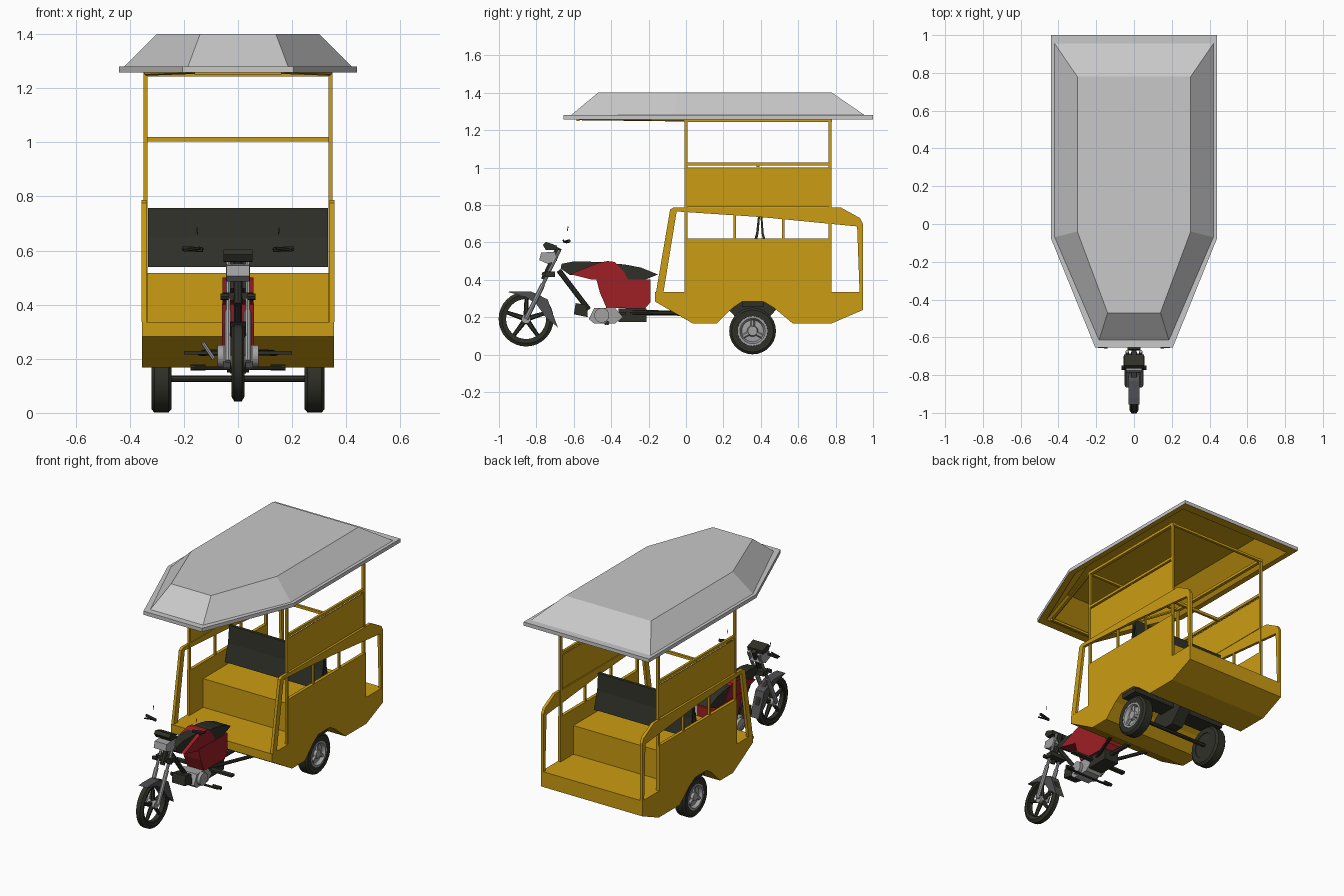
import bpy, bmesh, math
from mathutils import Vector

if "Cube" in bpy.data.objects:
    bpy.data.objects.remove(bpy.data.objects["Cube"])


def mat(name, r, g, b):
    m = bpy.data.materials.new(name)
    m.diffuse_color = (r, g, b, 1)
    m.use_nodes = True
    m.node_tree.nodes["Principled BSDF"].inputs["Base Color"].default_value = m.diffuse_color
    return m


YELLOW = mat("yellow_paint", 0.60, 0.335, 0.006)
ROOF = mat("roof_grey", 0.58, 0.58, 0.58)
DARK = mat("dark_rubber", 0.03, 0.03, 0.022)
RED = mat("red_paint", 0.34, 0.014, 0.018)
SILVER = mat("silver_metal", 0.36, 0.36, 0.37)
GREY = mat("fender_grey", 0.08, 0.08, 0.085)


def finish(name, bm, mats, smooth=False):
    bmesh.ops.recalc_face_normals(bm, faces=bm.faces)
    me = bpy.data.meshes.new(name)
    bm.to_mesh(me)
    bm.free()
    for m in mats if isinstance(mats, (list, tuple)) else [mats]:
        me.materials.append(m)
    ob = bpy.data.objects.new(name, me)
    bpy.context.collection.objects.link(ob)
    if smooth:
        bpy.context.view_layer.objects.active = ob
        ob.select_set(True)
        bpy.ops.object.shade_smooth_by_angle(angle=math.radians(35))
        ob.select_set(False)
    return ob


def prism(name, pts, x0, x1, m):
    """Side profile (y, z) extruded from x0 to x1."""
    bm = bmesh.new()
    a = [bm.verts.new((x0, y, z)) for y, z in pts]
    b = [bm.verts.new((x1, y, z)) for y, z in pts]
    bm.faces.new(a)
    bm.faces.new(b)
    for i in range(len(pts)):
        j = (i + 1) % len(pts)
        bm.faces.new((a[i], a[j], b[j], b[i]))
    return finish(name, bm, m)


def box(name, x0, x1, y0, y1, z0, z1, m):
    return prism(name, [(y0, z0), (y1, z0), (y1, z1), (y0, z1)], x0, x1, m)


def pair(fn, name, pts, x0, x1, m):
    for s, side in ((1, "right"), (-1, "left")):
        fn(f"{side}_{name}", pts, s * x0, s * x1, m)


def tube(name, p, q, r, m, n=8, r2=None):
    p, q = Vector(p), Vector(q)
    bm = bmesh.new()
    bmesh.ops.create_cone(bm, cap_ends=True, segments=n, radius1=r, radius2=r2 or r, depth=(q - p).length)
    rot = (q - p).to_track_quat('Z', 'Y').to_matrix().to_4x4()
    if n == 4:
        bmesh.ops.rotate(bm, verts=bm.verts, matrix=Vector((0, 0, 1)).rotation_difference(Vector((0, 0, 1))).to_matrix())
    bm.transform(rot)
    bmesh.ops.translate(bm, verts=bm.verts, vec=(p + q) / 2)
    return finish(name, bm, m, n > 4)


def lathe(name, prof, cx, cy, cz, m, n=28, closed=False, s=1):
    """Profile (x, radius) spun round a sideways axle."""
    bm = bmesh.new()
    rings = [[bm.verts.new((cx + s * x, cy + r * math.cos(2 * math.pi * i / n), cz + r * math.sin(2 * math.pi * i / n)))
              for i in range(n)] for x, r in prof]
    for k in range(len(rings) if closed else len(rings) - 1):
        a, b = rings[k], rings[(k + 1) % len(rings)]
        for i in range(n):
            j = (i + 1) % n
            bm.faces.new((a[i], a[j], b[j], b[i]))
    if not closed:
        bm.faces.new(rings[0])
        bm.faces.new(rings[-1])
    return finish(name, bm, m, True)


# Roof: hollow shell, grey outside and yellow underneath
def loop(w, yr, ym, wf, yf, z):
    return [(w, yr, z), (w, ym, z), (wf, yf, z), (-wf, yf, z), (-w, ym, z), (-w, yr, z)]


bm = bmesh.new()
loops = [loop(.30, .78, -.04, .14, -.47, 1.40), loop(.42, .955, -.07, .185, -.615, 1.28),
         loop(.44, 1.0, -.075, .205, -.655, 1.28), loop(.44, 1.0, -.075, .205, -.655, 1.257),
         loop(.405, .94, -.065, .18, -.60, 1.257), loop(.295, .77, -.04, .135, -.46, 1.385)]
rows = [[bm.verts.new(p) for p in l] for l in loops]
bm.faces.new(rows[0])
for k in range(5):
    for i in range(6):
        j = (i + 1) % 6
        f = bm.faces.new((rows[k][i], rows[k][j], rows[k + 1][j], rows[k + 1][i]))
        f.material_index = 1 if k >= 3 else 0
bm.faces.new(rows[5]).material_index = 1
finish("roof", bm, [ROOF, YELLOW])

# Cabin tub with wheel arch and both floors
prism("cabin_tub", [(-.165, .283), (.035, .167), (.165, .167), (.25, .25), (.30, .283), (.415, .283), (.47, .25),
                    (.57, .167), (.78, .167), (.945, .238), (.945, .335), (-.165, .335)], -.355, .355, YELLOW)
prism("axle_housing", [(.19, .282), (.52, .282), (.40, .15), (.31, .15)], -.04, .04, DARK)
box("arch_liner", -.34, .34, .30, .415, .255, .284, DARK)

# Sides, shoulder frames, upper panels, rails
def side_box(n, p, x0, x1, m):
    box(n, min(x0, x1), max(x0, x1), *p, m)


pair(side_box, "side_panel", (-.005, .775, .335, .62), .335, .355, YELLOW)
pair(side_box, "upper_panel", (.0, .77, .79, 1.0), .340, .347, YELLOW)
pair(side_box, "upper_rail", (-.005, .775, 1.01, 1.027), .335, .35, YELLOW)
pair(side_box, "roof_rail", (-.01, .78, 1.243, 1.26), .33, .35, YELLOW)
pair(prism, "shoulder_frame", [(-.16, .335), (-.085, .775), (-.065, .787), (.83, .785), (.93, .73), (.945, .70),
                              (.945, .335), (.928, .335), (.915, .685), (.4, .735), (-.05, .765), (-.12, .335)],
     .338, .356, YELLOW)
for y in (.0, .77):
    pair(side_box, "roof_post", (y - .008, y + .008, .335, 1.26), .335, .35, YELLOW)
    box("roof_cross_rail", -.345, .345, y - .008, y + .008, 1.243, 1.258, YELLOW)
for y in (.26, .52):
    pair(side_box, "window_slat", (y - .006, y + .006, .61, .77), .338, .35, YELLOW)
box("middle_cross_bar", -.345, .345, .377, .393, 1.003, 1.02, YELLOW)
for s in (-1, 1):
    tube("front_roof_rail", (s * .34, 0, 1.255), (s * .15, -.58, 1.262), .009, YELLOW, 6)
box("front_roof_bar", -.16, .16, -.585, -.57, 1.25, 1.265, YELLOW)

# Back-to-back bench with dark backrests
box("bench", -.336, .336, .13, .65, .33, .517, YELLOW)
prism("front_backrest", [(.345, .54), (.375, .65), (.387, .757), (.397, .757), (.388, .65), (.365, .54)], -.333, .333, DARK)
prism("rear_backrest", [(.445, .54), (.415, .65), (.407, .757), (.397, .757), (.404, .65), (.425, .54)], -.333, .333, DARK)

# Rear wheels
for s in (-1, 1):
    lathe("rear_tyre", [(-.037, .08), (-.037, .112), (-.026, .125), (.026, .125), (.037, .112), (.037, .08), (.015, .07), (-.015, .07)],
          s * .283, .356, .126, DARK, closed=True, s=s)
    lathe("rear_rim", [(.0, .08), (.036, .08), (.036, .068), (.016, .058), (.018, .03), (.034, .025), (.034, .012)],
          s * .283, .356, .126, SILVER, s=s)
    lathe("rear_wheel_back", [(-.034, .082), (-.005, .082)], s * .283, .356, .126, DARK, s=s)
    for k in range(3):
        a = math.pi / 2 + k * 2 * math.pi / 3
        tube("rear_spoke", (s * .304, .356, .126), (s * .304, .356 + .06 * math.cos(a), .126 + .06 * math.sin(a)), .012, SILVER, 6)
tube("rear_axle", (-.27, .356, .126), (.27, .356, .126), .012, DARK)

# Front wheel
FY, FZ = -.855, .19
lathe("front_tyre", [(-.02, .115), (-.024, .13), (-.014, .147), (.014, .147), (.024, .13), (.02, .115)], 0, FY, FZ, DARK, 32, True)
lathe("front_rim", [(-.014, .107), (-.016, .118), (.016, .118), (.014, .107)], 0, FY, FZ, DARK, 32, True)
lathe("front_hub", [(-.028, .025), (.028, .025)], 0, FY, FZ, SILVER, 14)
for k in range(5):
    a = .3 + k * math.tau / 5
    tube("front_spoke", (0, FY, FZ), (0, FY + .11 * math.cos(a), FZ + .11 * math.sin(a)), .015, DARK, 6, .01)
prism("front_fender", [(-.955, .335), (-.92, .338), (-.83, .338), (-.74, .295), (-.685, .145), (-.75, .20),
                       (-.80, .27), (-.86, .31)], -.03, .03, GREY)

# Fork, headlight, dashboard and grips
for s in (-1, 1):
    tube("fork_leg", (s * .036, FY, FZ), (s * .036, -.765, .375), .013, SILVER)
    tube("fork_upper", (s * .036, -.765, .375), (s * .036, -.675, .56), .009, SILVER)
    tube("handle_grip", (s * .13, -.64, .603), (s * .205, -.625, .607), .009, DARK)
    tube("brake_lever", (s * .14, -.655, .61), (s * .20, -.65, .60), .005, DARK, 6)
    tube("mirror_stalk", (s * .15, -.635, .66), (s * .152, -.63, .685), .002, DARK, 6)
    tube("indicator", (s * .035, -.76, .43), (s * .065, -.76, .43), .012, DARK)
prism("headlight", [(-.785, .505), (-.775, .545), (-.70, .55), (-.69, .50), (-.74, .485)], -.042, .042, SILVER)
prism("dashboard", [(-.765, .585), (-.75, .603), (-.69, .582), (-.695, .558), (-.75, .56)], -.054, .054, DARK)
box("fork_yoke", -.055, .055, -.75, -.70, .415, .445, DARK)
tube("steering_stem", (0, -.76, .40), (0, -.68, .57), .016, DARK)

# Tank, seat and side panels
prism("tank_top", [(-.67, .46), (-.665, .485), (-.60, .498), (-.45, .495), (-.52, .43), (-.62, .425)], -.035, .035, DARK)
prism("fuel_tank", [(-.62, .43), (-.47, .49), (-.42, .50), (-.38, .495), (-.33, .44), (-.31, .40), (-.50, .40)], -.058, .058, RED)
prism("saddle", [(-.41, .487), (-.33, .482), (-.24, .465), (-.15, .428), (-.22, .40), (-.33, .402)], -.055, .055, DARK)
prism("side_cover", [(-.48, .405), (-.19, .40), (-.19, .28), (-.22, .245), (-.425, .25), (-.46, .33)], -.06, .06, RED)
tube("frame_downtube", (0, -.68, .45), (0, -.52, .24), .014, DARK)

# Engine and running gear
tube("engine_case", (-.075, -.45, .21), (.075, -.45, .21), .04, SILVER, 14)
prism("gearbox", [(-.52, .19), (-.49, .25), (-.38, .25), (-.34, .20), (-.38, .165), (-.49, .165)], -.055, .055, SILVER)
prism("cylinder_block", [(-.60, .215), (-.59, .275), (-.53, .265), (-.525, .20)], -.045, .045, DARK)
box("battery_tray", -.05, .05, -.36, -.21, .175, .245, DARK)
box("foot_bar", -.20, .20, -.35, -.32, .215, .228, DARK)
tube("pedal_bar", (-.16, -.43, .165), (.16, -.43, .165), .007, DARK)
tube("kick_lever", (-.09, -.42, .20), (-.13, -.42, .26), .008, SILVER)
for s in (-1, 1):
    tube("foot_peg", (s * .12, -.42, .168), (s * .175, -.42, .168), .011, DARK)
    tube("tow_bar", (s * .04, -.30, .225), (s * .18, .06, .22), .011, DARK)
tube("tow_beam", (0, -.30, .225), (0, .06, .22), .014, DARK)
